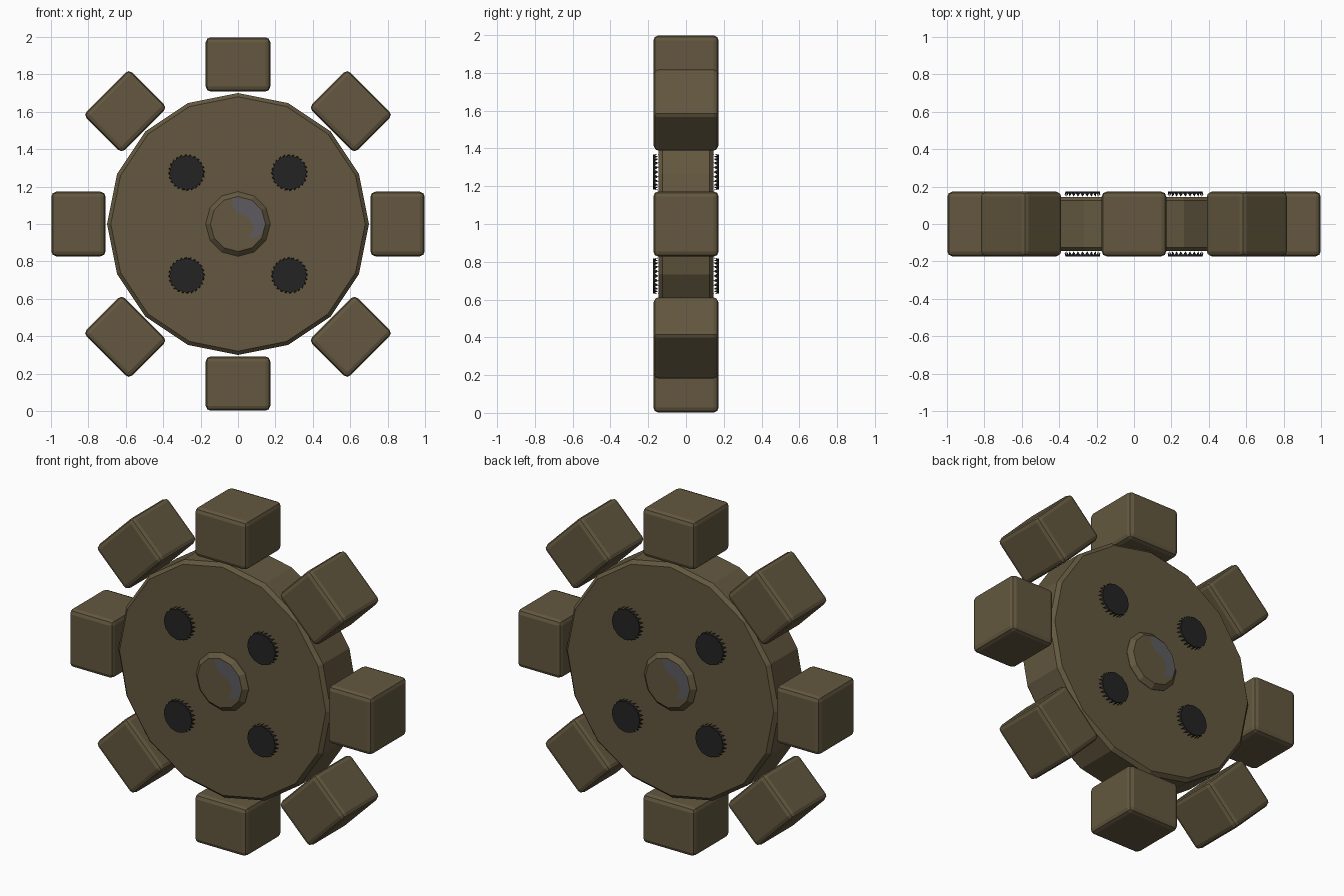
import bpy, bmesh, math
from mathutils import Matrix, Vector

cube = bpy.data.objects.get("Cube")
if cube:
    bpy.data.objects.remove(cube, do_unlink=True)


def material(name, color):
    mat = bpy.data.materials.new(name)
    mat.use_nodes = True
    mat.diffuse_color = (*color, 1)
    bsdf = mat.node_tree.nodes["Principled BSDF"]
    bsdf.inputs["Base Color"].default_value = (*color, 1)
    bsdf.inputs["Roughness"].default_value = 0.8
    return mat


bronze = material("dark bronze", (0.125, 0.097, 0.05))
black = material("black", (0.017, 0.017, 0.017))
grey = material("worn grey", (0.11, 0.105, 0.115))

CENTRE = Matrix.Translation((0, 0, 1))
FACING = Matrix.Rotation(math.pi / 2, 4, 'X')   # local z points to the front
SIDES = {"front": 0, "back": math.pi}


def finish(name, bm, mat, matrix):
    mesh = bpy.data.meshes.new(name)
    bm.to_mesh(mesh)
    bm.free()
    mesh.materials.append(mat)
    mesh.transform(matrix)
    obj = bpy.data.objects.new(name, mesh)
    bpy.context.collection.objects.link(obj)
    return obj


def chamfer(bm, width, segments=1):
    sharp = [e for e in bm.edges if e.calc_face_angle(0) > 0.8]
    bmesh.ops.bevel(bm, geom=sharp, offset=width, segments=segments,
                    profile=0.5, affect='EDGES')


def drum(name, radius, depth, sides, width):
    bm = bmesh.new()
    bmesh.ops.create_cone(bm, cap_ends=True, segments=sides, radius1=radius,
                          radius2=radius, depth=depth)
    chamfer(bm, width)
    return finish(name, bm, bronze, CENTRE @ FACING)


# Wheel disc and the hub passing through it
drum("wheel_disc", 0.7, 0.29, 16, 0.02)
drum("hub", 0.173, 0.345, 12, 0.025)

# Eight block teeth around the rim
for i in range(8):
    bm = bmesh.new()
    bmesh.ops.create_cube(bm, size=1, matrix=Matrix.Diagonal((0.345, 0.345, 0.29, 1)))
    chamfer(bm, 0.026, 2)
    spin = Matrix.Rotation(i * math.pi / 4, 4, 'Y')
    finish(f"tooth_{i + 1}", bm, bronze,
           CENTRE @ spin @ Matrix.Translation((0, 0, 0.853)))


def bolt(name, matrix):
    """Flat cap with a ragged skirt of slivers reaching the disc."""
    bm = bmesh.new()
    bmesh.ops.create_cone(bm, cap_ends=True, segments=12, radius1=0.092,
                          radius2=0.092, depth=0.006,
                          matrix=Matrix.Translation((0, 0, 0.171)))
    count = 24
    for k in range(count):
        a, b = (2 * math.pi * (k + t) / count for t in (0, 0.7))
        points = [(0.092, a, 0.172), (0.092, b, 0.172), (0.098, a, 0.146)]
        bm.faces.new([bm.verts.new((r * math.cos(t), r * math.sin(t), z))
                      for r, t, z in points])
    finish(name, bm, black, matrix)


# Worn patch outline on the hub face
PATCH = [(-0.03, 0.142), (0.07, 0.128), (0.125, 0.073), (0.145, 0),
         (0.125, -0.06), (0.06, -0.08), (0.085, -0.02), (0.06, 0.03),
         (0.0, 0.06), (-0.03, 0.1)]

for side, turn in SIDES.items():
    base = CENTRE @ Matrix.Rotation(turn, 4, 'Z') @ FACING
    # Four bolts on each face
    for v, row in ((1, "upper"), (-1, "lower")):
        for u, col in ((1, "a"), (-1, "b")):
            place = base @ Matrix.Translation((0.275 * u, 0.275 * v, 0))
            bolt(f"bolt_{side}_{row}_{col}", place)
    # Thin worn plate on the hub
    bm = bmesh.new()
    face = bm.faces.new([bm.verts.new((x, y, 0.1745)) for x, y in PATCH])
    face.normal_update()
    if face.normal.z < 0:
        face.normal_flip()
    finish(f"hub_worn_patch_{side}", bm, grey, base)
